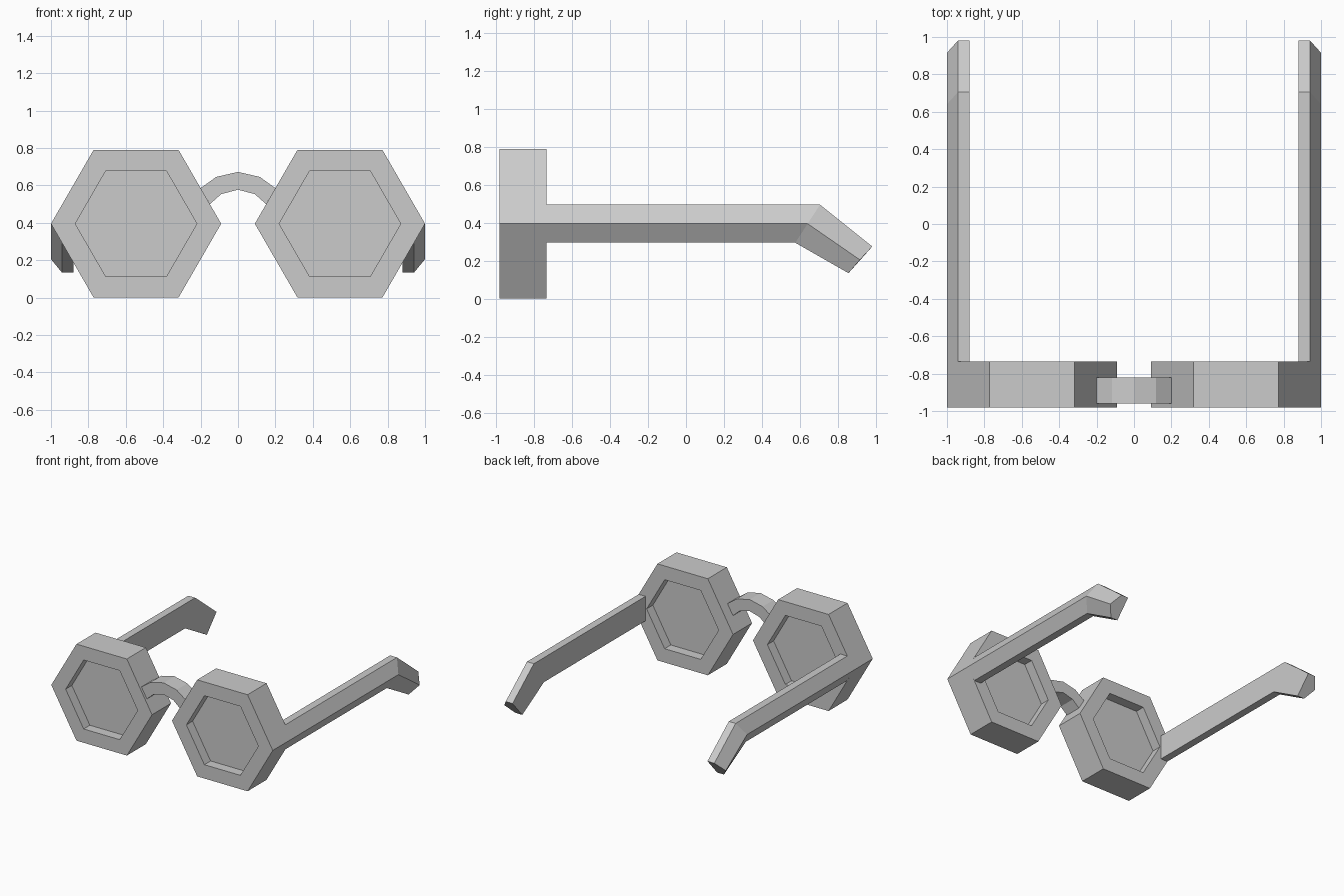
import bpy, bmesh
from math import cos, sin, pi
from mathutils import Vector

cube = bpy.data.objects.get("Cube")
if cube:
    bpy.data.objects.remove(cube, do_unlink=True)

grey = bpy.data.materials.new("light_grey")
grey.use_nodes = True
grey.diffuse_color = (0.6, 0.6, 0.6, 1)
shader = next(n for n in grey.node_tree.nodes if n.type == 'BSDF_PRINCIPLED')
shader.inputs["Base Color"].default_value = grey.diffuse_color

FRONT, BACK = -0.98, -0.735      # depth of the frames
LENS_X, LENS_Z = 0.545, 0.395    # lens centre
OUTER, INNER, RECESS = 0.455, 0.325, 0.08


def loft(name, rings, closed=False):
    """Join rings of points with quads; cap the ends or close the loop."""
    bm = bmesh.new()
    loops = [[bm.verts.new(p) for p in ring] for ring in rings]
    pairs = list(zip(loops, loops[1:]))
    if closed:
        pairs.append((loops[-1], loops[0]))
    else:
        bm.faces.new(loops[0])
        bm.faces.new(loops[-1])
    for a, b in pairs:
        for i in range(len(a)):
            j = (i + 1) % len(a)
            bm.faces.new((a[i], a[j], b[j], b[i]))
    bmesh.ops.recalc_face_normals(bm, faces=bm.faces)
    mesh = bpy.data.meshes.new(name)
    bm.to_mesh(mesh)
    bm.free()
    mesh.materials.append(grey)
    obj = bpy.data.objects.new(name, mesh)
    bpy.context.collection.objects.link(obj)
    return obj


def hexagon(side, radius, y):
    return [(side * LENS_X + radius * cos(k * pi / 3), y,
             LENS_Z + radius * sin(k * pi / 3)) for k in range(6)]


# Temple arm: half-hexagon section, (y, z) at bottom, middle and top levels
ARM_START = [(BACK, 0.295), (BACK, 0.395), (BACK, 0.495)]
ARM_BEND = [(0.575, 0.295), (0.64, 0.395), (0.705, 0.495)]
ARM_END = [(0.855, 0.135), (0.915, 0.205), (0.98, 0.275)]


def arm_ring(side, levels):
    low, mid, top = levels
    section = [(0.88, low), (0.942, low), (1.0, mid), (0.942, top), (0.88, top)]
    return [(side * x, y, z) for x, (y, z) in section]


for side, label in ((1, "left"), (-1, "right")):
    # Rim with a hexagonal opening
    loft(label + "_rim", [hexagon(side, OUTER, FRONT), hexagon(side, OUTER, BACK),
                          hexagon(side, INNER, BACK), hexagon(side, INNER, FRONT)],
         closed=True)
    # Lens recessed on both sides
    loft(label + "_lens", [hexagon(side, INNER, FRONT + RECESS),
                           hexagon(side, INNER, BACK - RECESS)])
    # Arm with bent ear piece
    loft(label + "_arm", [arm_ring(side, s) for s in (ARM_START, ARM_BEND, ARM_END)])

# Arched nose bridge: (outer, inner) points from centre to the rim
half = [((0, 0.672), (0, 0.577)), ((0.117, 0.645), (0.09, 0.553)),
        ((0.2, 0.585), (0.15, 0.5))]
arch = [((-o[0], o[1]), (-i[0], i[1])) for o, i in half[:0:-1]] + half
loft("nose_bridge", [[(o[0], -0.96, o[1]), (o[0], -0.82, o[1]),
                      (i[0], -0.82, i[1]), (i[0], -0.96, i[1])] for o, i in arch])
